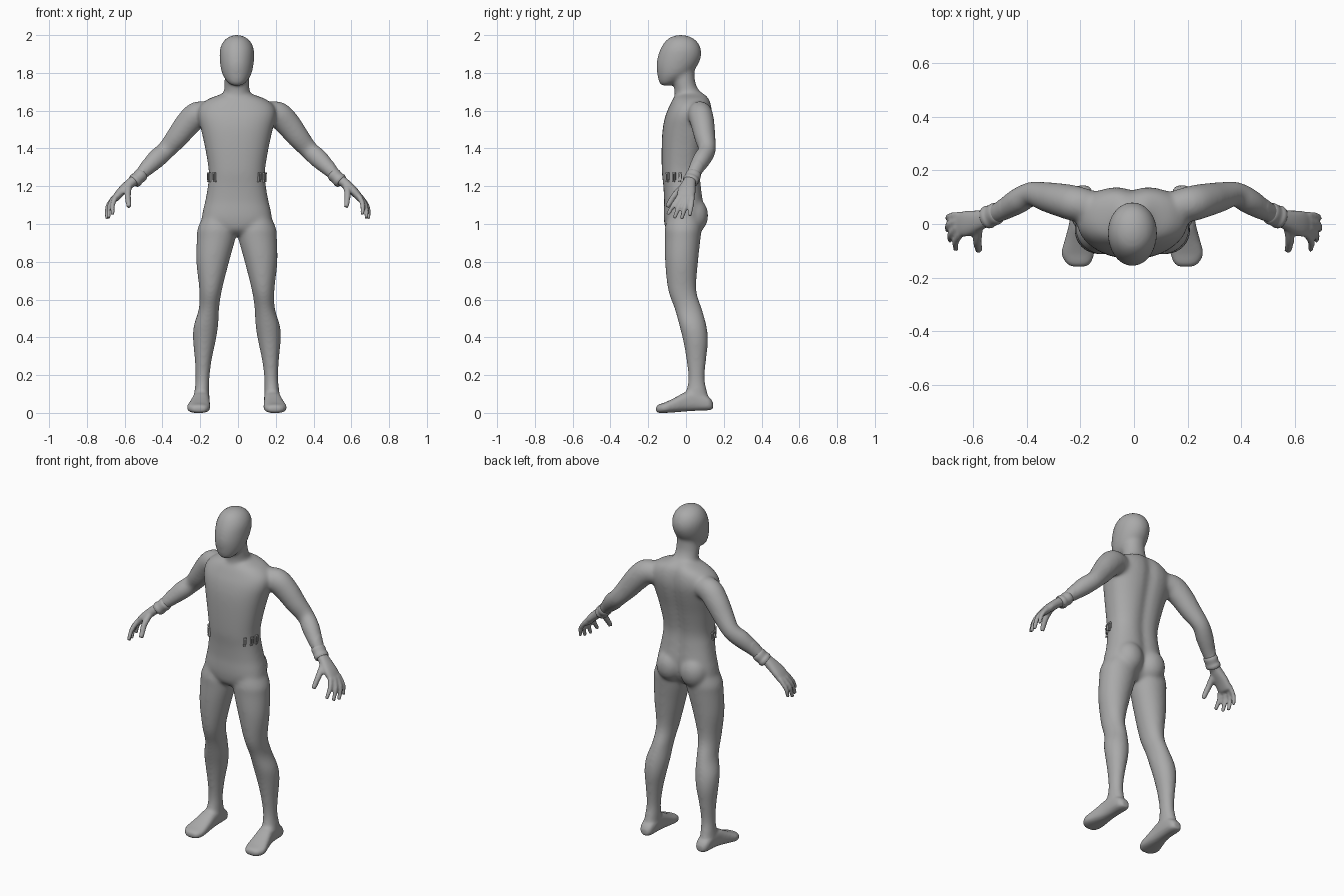
import bpy, bmesh, math
from mathutils import Vector, Matrix

CX = -0.006      # body centre line
ARM_CX = -0.002
VOXEL = 0.007
X, Y, Z = Vector((1, 0, 0)), Vector((0, 1, 0)), Vector((0, 0, 1))

grey = bpy.data.materials.new("plain_grey")
grey.diffuse_color = (0.4, 0.4, 0.4, 1)


def spline(rows, steps=4):
    """Catmull-Rom through rows of numbers."""
    out = []
    for i in range(len(rows) - 1):
        p0, p1 = rows[max(i - 1, 0)], rows[i]
        p2, p3 = rows[i + 1], rows[min(i + 2, len(rows) - 1)]
        for k in range(steps):
            t = k / steps
            out.append([0.5 * (2 * b + (c - a) * t + (2 * a - 5 * b + 4 * c - d) * t * t
                               + (3 * b - a - 3 * c + d) * t ** 3)
                        for a, b, c, d in zip(p0, p1, p2, p3)])
    return out + [list(rows[-1])]


def ring(c, u, v, a, b, e=2.0, n=32):
    pts = []
    for i in range(n):
        ang = 2 * math.pi * i / n
        co, si = math.cos(ang), math.sin(ang)
        pts.append(c + u * math.copysign(abs(co) ** (2 / e), co) * a
                   + v * math.copysign(abs(si) ** (2 / e), si) * b)
    return pts


def loft(bm, rings):
    vr = [[bm.verts.new(p) for p in r] for r in rings]
    n = len(vr[0])
    for r0, r1 in zip(vr, vr[1:]):
        for i in range(n):
            j = (i + 1) % n
            bm.faces.new((r0[i], r0[j], r1[j], r1[i]))
    bm.faces.new(vr[0][::-1])
    bm.faces.new(vr[-1])


def upright(bm, rows, s=1, e=2.0, groove=0.0):
    """Stacked sections: z, centre x, half width, front y, back y."""
    rings = []
    for z, cx, hw, yf, yb in spline(rows):
        r = ring(Vector((CX + s * cx, (yf + yb) / 2, z)), X, Y, hw, (yb - yf) / 2, e)
        for p in r:
            if p.y > (yf + yb) / 2:
                p.y -= groove * math.exp(-((p.x - CX) / 0.035) ** 2)
        rings.append(r)
    loft(bm, rings)


def tube(bm, rows, s=1, e=2.0):
    """Limb path: x, y, z, radius across y, other radius."""
    pts = spline(rows)
    rings = []
    for i, (x, y, z, a, b) in enumerate(pts):
        p, q = pts[max(i - 1, 0)], pts[min(i + 1, len(pts) - 1)]
        t = (Vector(q[:3]) - Vector(p[:3])).normalized()
        w = (Y - t * Y.dot(t)).normalized()
        rings.append([Vector((ARM_CX + s * v.x, v.y, v.z))
                      for v in ring(Vector((x, y, z)), w, t.cross(w), a, b, e)])
    loft(bm, rings)


def finish(name, bm):
    bmesh.ops.recalc_face_normals(bm, faces=bm.faces)
    me = bpy.data.meshes.new(name)
    bm.to_mesh(me)
    bm.free()
    me.materials.append(grey)
    ob = bpy.data.objects.new(name, me)
    bpy.context.collection.objects.link(ob)
    return ob


bm = bmesh.new()
# torso
upright(bm, [(.94, 0, .04, -.07, .04), (.97, 0, .13, -.105, .07), (1.02, 0, .182, -.117, .09),
             (1.07, 0, .18, -.118, .097), (1.12, 0, .168, -.116, .095), (1.20, 0, .154, -.12, .085),
             (1.28, 0, .149, -.128, .082), (1.40, 0, .168, -.129, .103), (1.50, 0, .19, -.124, .128),
             (1.57, 0, .207, -.11, .141), (1.62, 0, .20, -.09, .139), (1.66, 0, .155, -.07, .128),
             (1.685, 0, .09, -.05, .11), (1.70, 0, .06, -.04, .09)], e=2.35, groove=0.016)
# neck
upright(bm, [(1.62, 0, .10, -.075, .12), (1.66, 0, .085, -.066, .115), (1.69, 0, .072, -.06, .085),
             (1.72, 0, .067, -.063, .062), (1.76, 0, .066, -.07, .048), (1.83, 0, .06, -.07, .045)])
# head
upright(bm, [(1.732, 0, .025, -.13, -.085), (1.75, 0, .05, -.143, -.045), (1.79, 0, .076, -.152, .02),
             (1.84, 0, .088, -.157, .062), (1.89, 0, .092, -.149, .081), (1.93, 0, .089, -.134, .078),
             (1.965, 0, .073, -.112, .06), (1.988, 0, .048, -.085, .03), (2.001, 0, .015, -.045, -.01)])

for s in (-1, 1):
    # buttock
    bmesh.ops.create_uvsphere(bm, u_segments=24, v_segments=16, radius=1, matrix=Matrix.Translation(
        (CX + s * .078, .042, 1.045)) @ Matrix.Diagonal((.082, .076, .095, 1)))
    # leg
    upright(bm, [(1.06, .11, .06, -.09, .07), (.98, .107, .10, -.112, .082), (.93, .109, .103, -.113, .078),
                 (.80, .128, .087, -.111, .064), (.65, .139, .06, -.095, .055), (.55, .148, .054, -.06, .085),
                 (.46, .164, .065, -.035, .109), (.38, .172, .06, -.015, .117), (.28, .178, .045, .002, .107),
                 (.18, .182, .037, .012, .099), (.10, .186, .04, .0, .115), (.04, .186, .034, .01, .118)], s)
    # foot, lofted from heel to toe: y, centre x, half width, bottom z, top z
    loft(bm, [ring(Vector((CX + s * cx, y, (zb + zt) / 2)), X, Z, hw, (zt - zb) / 2, 2.6)
              for y, cx, hw, zb, zt in spline([
                  (.143, .185, .02, .022, .055), (.12, .186, .038, .014, .085), (.05, .187, .043, .011, .122),
                  (0, .19, .046, .008, .112), (-.06, .197, .055, .003, .08), (-.11, .203, .061, 0, .056),
                  (-.145, .201, .046, 0, .044), (-.159, .199, .026, .01, .032)])])
    # arm
    tube(bm, [(.14, .065, 1.58, .055, .06), (.21, .075, 1.58, .066, .07), (.265, .088, 1.53, .063, .068),
              (.32, .10, 1.46, .056, .06), (.378, .112, 1.392, .046, .05), (.43, .085, 1.345, .048, .051),
              (.485, .052, 1.29, .04, .04), (.525, .033, 1.248, .033, .03), (.555, .02, 1.225, .032, .028)], s)
    # palm
    tube(bm, [(.54, .024, 1.24, .03, .025), (.58, .012, 1.205, .039, .026), (.62, .002, 1.168, .048, .023),
              (.65, -.003, 1.132, .045, .018), (.657, -.004, 1.12, .034, .012)], s, 2.4)
    # fingers and thumb: base, middle, tip
    for a, b, c, r in (((.645, -.037, 1.145), (.662, -.066, 1.10), (.66, -.097, 1.05), .014),
                       ((.655, -.013, 1.14), (.68, -.038, 1.09), (.682, -.062, 1.03), .014),
                       ((.655, .012, 1.14), (.688, -.004, 1.09), (.692, -.024, 1.026), .014),
                       ((.648, .034, 1.145), (.684, .029, 1.095), (.693, .019, 1.042), .013),
                       ((.575, -.005, 1.205), (.582, -.058, 1.155), (.575, -.10, 1.09), .018)):
        tube(bm, [(*a, r, r), (*b, r * .95, r * .95), (*c, r * .75, r * .75)], s)

# fuse the parts into one skin, then relax it
shell = finish("body_shell", bm)
mod = shell.modifiers.new("fuse", 'REMESH')
mod.mode = 'VOXEL'
mod.voxel_size = VOXEL
skin = bpy.data.meshes.new_from_object(shell.evaluated_get(bpy.context.evaluated_depsgraph_get()))
bpy.data.objects.remove(shell)
bm = bmesh.new()
bm.from_mesh(skin)
bpy.data.meshes.remove(skin)
soft = [v for v in bm.verts if abs(v.co.x) < 0.5 and v.co.z > 0.1]
for i in range(16):
    bmesh.ops.smooth_vert(bm, verts=soft if i > 2 else bm.verts, factor=0.5,
                          use_axis_x=True, use_axis_y=True, use_axis_z=True)
body = finish("body", bm)
body.data.shade_smooth()

for s, side in ((-1, "right"), (1, "left")):
    # flared cuff around the wrist
    bm = bmesh.new()
    tube(bm, [(.503, .043, 1.268, .036, .033), (.512, .039, 1.259, .041, .037), (.528, .031, 1.243, .040, .035),
              (.540, .026, 1.232, .043, .038), (.549, .022, 1.224, .040, .035)], s)
    cuff = finish(side + "_cuff", bm)
    cuff.data.shade_smooth()
    # three small waist clips, each two prongs, a top bar and a foot
    bm = bmesh.new()
    for x, y, turn in ((.119, -.095, -.85), (.142, -.062, -.45), (.149, -.03, -.1)):
        base = Matrix.Translation((CX + s * x, y, 1.248)) @ Matrix.Rotation(s * turn, 4, 'Z')
        for off, size in (((0, -.006, 0), (.014, .005, .044)), ((0, .006, .004), (.014, .005, .036)),
                          ((0, 0, .02), (.018, .018, .009)), ((0, -.004, -.021), (.018, .013, .008))):
            bmesh.ops.create_cube(bm, size=1, matrix=base @ Matrix.Translation(off)
                                  @ Matrix.Diagonal((*size, 1)))
    finish(side + "_waist_clips", bm)
